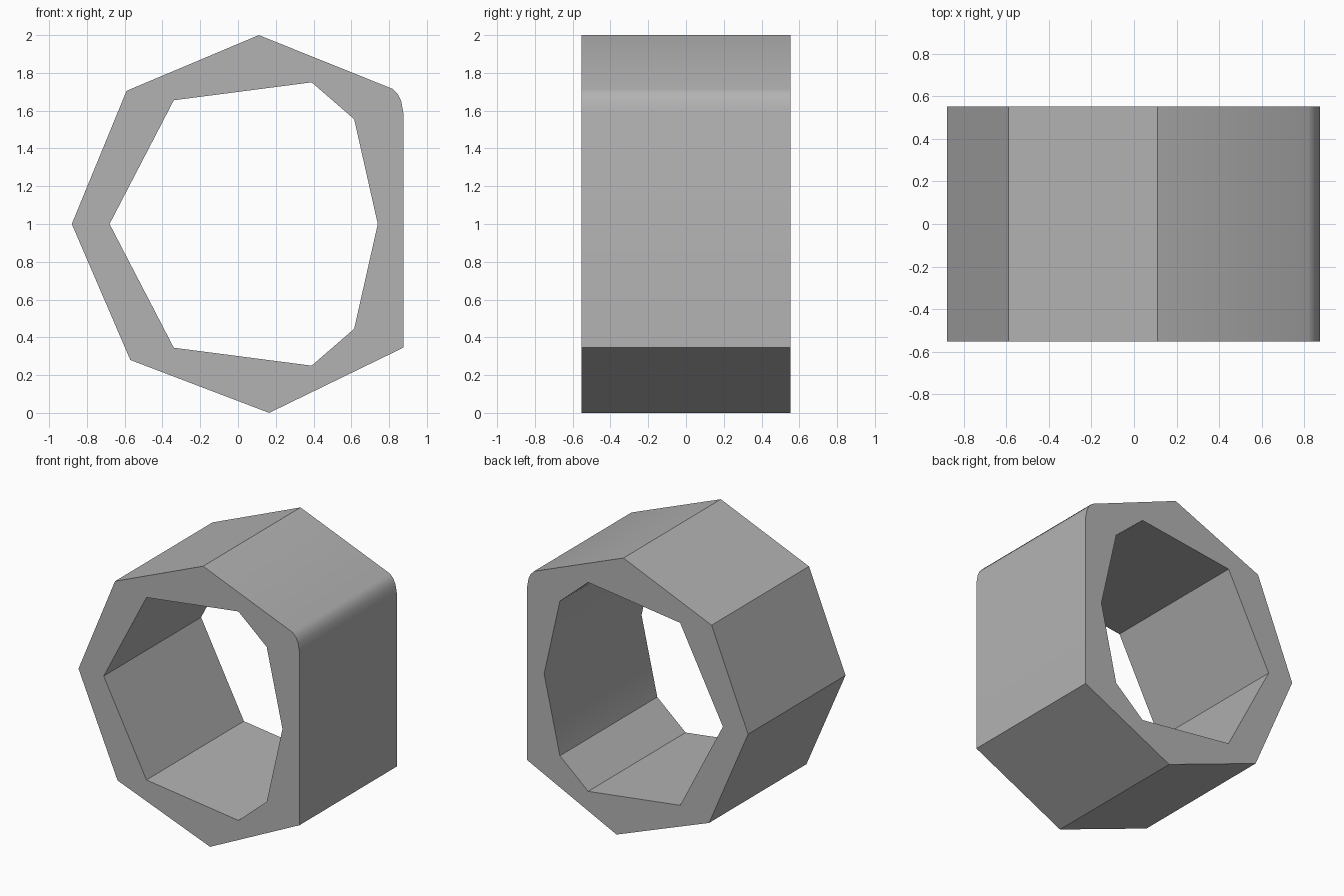
import bpy
import bmesh
import math

cube = bpy.data.objects.get("Cube")
if cube:
    bpy.data.objects.remove(cube, do_unlink=True)

DEPTH = 1.105

# Outer outline: faceted, with one rounded upper corner
outer = [(0.11, 2), (-0.59, 1.705), (-0.88, 1), (-0.57, 0.28), (0.165, 0),
         (0.875, 0.345), (0.875, 1.59), (0.864, 1.65), (0.847, 1.687), (0.82, 1.715)]

# Opening: upper half mirrored about its middle height
upper = [(-0.34, 1.655), (0.39, 1.75), (0.615, 1.555)]
lower = [(x, 2 - z) for x, z in reversed(upper)]
inner = [(-0.68, 1)] + upper + [(0.74, 1)] + lower

bm = bmesh.new()


def add_loop(points):
    verts = [bm.verts.new((x, -DEPTH / 2, z)) for x, z in points]
    return [bm.edges.new((a, b)) for a, b in zip(verts, verts[1:] + verts[:1])]


# Front face with its hole, extruded to the back
edges = add_loop(outer) + add_loop(inner)
bmesh.ops.triangle_fill(bm, edges=edges, use_beauty=True, normal=(0, -1, 0))
result = bmesh.ops.extrude_face_region(bm, geom=bm.faces[:], use_keep_orig=True)
back = [g for g in result["geom"] if isinstance(g, bmesh.types.BMVert)]
bmesh.ops.translate(bm, verts=back, vec=(0, DEPTH, 0))
bmesh.ops.recalc_face_normals(bm, faces=bm.faces[:])

mesh = bpy.data.meshes.new("faceted_ring")
bm.to_mesh(mesh)
bm.free()
ring = bpy.data.objects.new("faceted_ring", mesh)
bpy.context.collection.objects.link(ring)

# Plain grey material
grey = bpy.data.materials.new("plain_grey")
grey.use_nodes = True
colour = (0.45, 0.45, 0.45, 1)
grey.diffuse_color = colour
grey.node_tree.nodes["Principled BSDF"].inputs["Base Color"].default_value = colour
mesh.materials.append(grey)

# Smooth the rounded corner, keep the other edges sharp
bpy.ops.object.select_all(action="DESELECT")
ring.select_set(True)
bpy.context.view_layer.objects.active = ring
bpy.ops.object.shade_smooth_by_angle(angle=math.radians(30))
